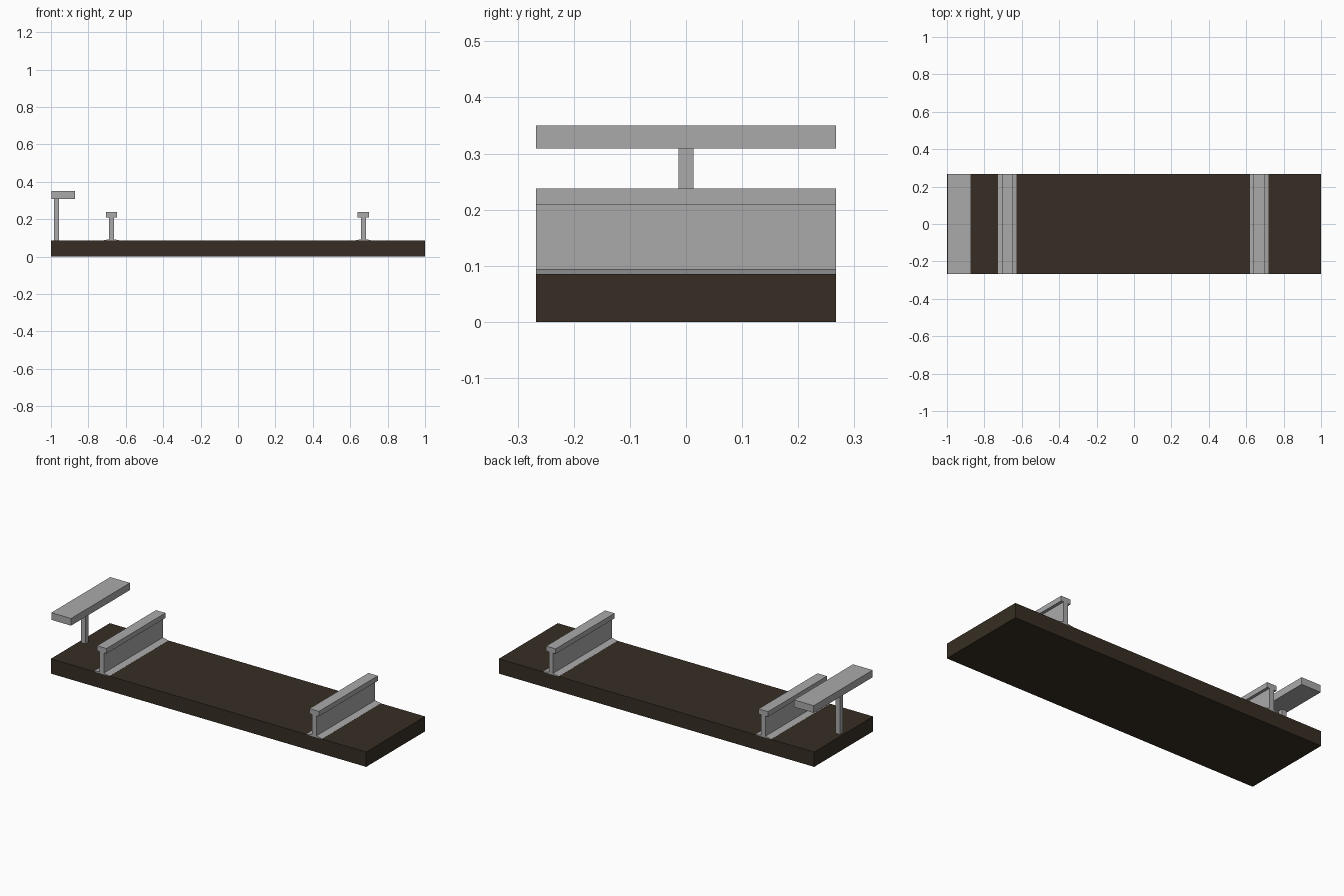
import bpy, bmesh

if "Cube" in bpy.data.objects:
    bpy.data.objects.remove(bpy.data.objects["Cube"])


def material(name, rgb):
    m = bpy.data.materials.new(name)
    m.diffuse_color = (*rgb, 1)
    m.use_nodes = True
    m.node_tree.nodes["Principled BSDF"].inputs["Base Color"].default_value = m.diffuse_color
    return m


STEEL = material("grey steel", (0.40, 0.40, 0.40))
WOOD = material("dark brown wood", (0.038, 0.027, 0.017))
HALF = 0.267  # half depth along y


def extrude_y(name, profile, half, mat):
    """Closed x/z profile extruded from -half to +half along y."""
    bm = bmesh.new()
    face = bm.faces.new([bm.verts.new((x, -half, z)) for x, z in profile])
    ext = bmesh.ops.extrude_face_region(bm, geom=[face])
    moved = [v for v in ext["geom"] if isinstance(v, bmesh.types.BMVert)]
    bmesh.ops.translate(bm, verts=moved, vec=(0, 2 * half, 0))
    bmesh.ops.recalc_face_normals(bm, faces=bm.faces)
    me = bpy.data.meshes.new(name)
    bm.to_mesh(me)
    bm.free()
    me.materials.append(mat)
    ob = bpy.data.objects.new(name, me)
    bpy.context.collection.objects.link(ob)
    return ob


def box(name, x0, x1, z0, z1, half, mat):
    return extrude_y(name, [(x0, z0), (x1, z0), (x1, z1), (x0, z1)], half, mat)


# Track bed
box("track_bed", -1, 1, 0, 0.085, HALF, WOOD)

# Running rails: sloped foot, web and square head
side = [(0.05, 0.084), (0.05, 0.0855), (0.0135, 0.093),
        (0.0135, 0.209), (0.03, 0.209), (0.03, 0.238)]
section = side + [(-x, z) for x, z in reversed(side)]
for name, cx in (("left_rail", -0.677), ("right_rail", 0.67)):
    extrude_y(name, [(cx + x, z) for x, z in section], HALF, STEEL)

# Raised power rail on a post
box("power_rail", -0.997, -0.872, 0.309, 0.35, HALF, STEEL)
box("power_rail_post", -0.985, -0.957, 0.08, 0.31, 0.0135, STEEL)
